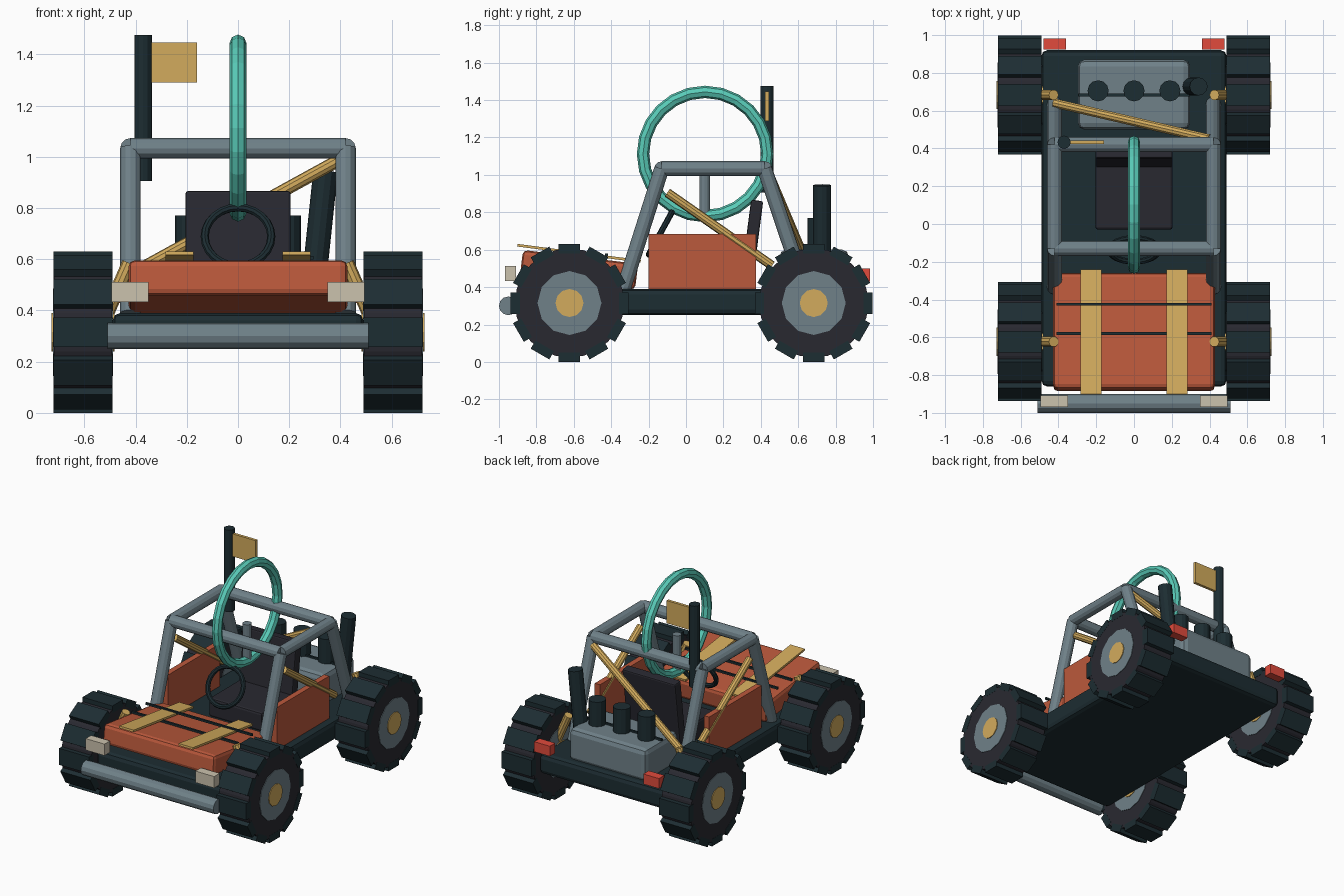
import bpy
from math import pi, sin, cos
from mathutils import Vector

if "Cube" in bpy.data.objects:
    bpy.data.objects.remove(bpy.data.objects["Cube"])

COLOURS = {
    "orange": (0.50, 0.10, 0.045), "teal": (0.10, 0.60, 0.48), "gold": (0.65, 0.41, 0.11),
    "steel": (0.16, 0.22, 0.25), "dark": (0.012, 0.026, 0.032), "rubber": (0.022, 0.022, 0.030),
    "red": (0.75, 0.07, 0.045), "cream": (0.60, 0.54, 0.42),
}
MATS = {}
for key, rgb in COLOURS.items():
    MATS[key] = bpy.data.materials.new(key)
    MATS[key].diffuse_color = (*rgb, 1)


def finish(name, colour):
    ob = bpy.context.object
    ob.name = name
    ob.data.materials.append(MATS[colour])
    return ob


def box(name, loc, size, colour, rot=(0, 0, 0), bevel=0):
    bpy.ops.mesh.primitive_cube_add(size=1, location=loc, rotation=rot)
    ob = finish(name, colour)
    for v in ob.data.vertices:
        v.co *= Vector(size)
    if bevel:
        mod = ob.modifiers.new("bevel", "BEVEL")
        mod.width = bevel
        mod.segments = 2
    return ob


def tube(name, a, b, r, colour, sides=12):
    a, b = Vector(a), Vector(b)
    d = b - a
    bpy.ops.mesh.primitive_cylinder_add(vertices=sides, radius=r, depth=d.length, location=(a + b) / 2,
                                        rotation=d.to_track_quat("Z", "Y").to_euler())
    return finish(name, colour)


def ring(name, loc, rot, major, minor, colour, n=24, m=8):
    bpy.ops.mesh.primitive_torus_add(location=loc, rotation=rot, major_radius=major, minor_radius=minor,
                                     major_segments=n, minor_segments=m)
    return finish(name, colour)


# chassis, tilted hood and its trims
box("chassis_floor", (0, 0.03, 0.32), (0.98, 1.78, 0.14), "dark", bevel=0.03)
box("hood", (0, -0.572, 0.492), (0.855, 0.62, 0.14), "orange", rot=(-0.12, 0, 0), bevel=0.025)
for y in (-0.425, -0.58):
    box("hood_seam", (0, y, 0.572), (0.82, 0.014, 0.014), "dark")
for s in (-1, 1):
    box("hood_strap", (s * 0.228, -0.572, 0.581), (0.11, 0.665, 0.014), "gold", rot=(-0.13, 0, 0))

# bumper and lights
tube("front_bumper", (-0.51, -0.95, 0.30), (0.51, -0.95, 0.30), 0.05, "steel")
for s in (-1, 1):
    box("headlight", (s * 0.422, -0.938, 0.472), (0.145, 0.06, 0.08), "cream")
    box("tail_light", (s * 0.42, 0.953, 0.465), (0.12, 0.06, 0.07), "red")

# wheels with tread blocks, and their shock absorbers
X, R = 0.605, 0.315
for y in (-0.623, 0.683):
    for s in (-1, 1):
        def across(name, w, r, colour, sides):
            tube(name, (s * X - w / 2, y, R), (s * X + w / 2, y, R), r, colour, sides)
        across("tyre", 0.228, 0.292, "rubber", 24)
        across("wheel_hub", 0.235, 0.171, "steel", 12)
        across("hub_cap", 0.245, 0.075, "gold", 12)
        for i in range(12):
            t = i * pi / 6
            box("tread_block", (s * X, y + 0.29 * sin(t), R + 0.29 * cos(t)), (0.23, 0.115, 0.05),
                "dark", rot=(-t, 0, 0))
        tube("shock_absorber", (s * 0.425, y, 0.585), (s * 0.52, y, 0.37), 0.028, "gold", 10)

# roll cage
FOOT_F, TOP_F, TOP_R, FOOT_R = (-0.335, 0.39), (-0.13, 1.033), (0.42, 1.033), (0.635, 0.39)
for s in (-1, 1):
    x = s * 0.42
    for name, p, q in (("cage_front_leg", FOOT_F, TOP_F), ("cage_side_rail", TOP_F, TOP_R),
                       ("cage_rear_leg", TOP_R, FOOT_R)):
        tube(name, (x, *p), (x, *q), 0.04, "steel")
    tube("cage_side_brace", (x, -0.10, 0.905), (x, 0.46, 0.515), 0.025, "gold", 10)
    box("side_panel", (x, 0.087, 0.537), (0.04, 0.575, 0.295), "orange")
for p in (TOP_F, TOP_R):
    tube("cage_cross_bar", (-0.42, *p), (0.42, *p), 0.04, "steel")
tube("cage_rear_brace", (-0.42, 0.64, 0.54), (0.40, 0.45, 0.99), 0.025, "gold", 10)

# seat and steering wheel
box("seat_cushion", (0, 0.15, 0.45), (0.41, 0.36, 0.13), "rubber", bevel=0.015)
box("seat_back", (0, 0.352, 0.645), (0.41, 0.065, 0.44), "rubber", rot=(-0.13, 0, 0), bevel=0.01)
ring("steering_wheel", (0, -0.137, 0.688), (pi / 2 - 0.5, 0, 0), 0.13, 0.016, "dark")

# engine with intake stacks and exhaust
box("engine_block", (0, 0.685, 0.485), (0.595, 0.37, 0.23), "steel", bevel=0.035)
box("engine_seam", (0, 0.683, 0.605), (0.59, 0.014, 0.014), "dark")
for x in (-0.19, 0, 0.19):
    tube("intake_stack", (x, 0.705, 0.55), (x, 0.705, 0.77), 0.056, "dark")
tube("exhaust_pipe", (0.295, 0.728, 0.50), (0.342, 0.728, 0.945), 0.048, "dark")

# upright overhead ring and its post
ring("overhead_ring", (0, 0.102, 1.112), (0, pi / 2, 0), 0.332, 0.033, "teal")
tube("ring_post", (0, 0.10, 0.79), (0, 0.10, 1.04), 0.029, "steel")

# flag
tube("flag_pole", (-0.37, 0.433, 0.905), (-0.37, 0.433, 1.475), 0.035, "dark")
box("flag", (-0.25, 0.433, 1.368), (0.18, 0.02, 0.157), "gold")

for m in bpy.data.materials:
    if m.users and not m.is_grease_pencil:
        m.use_nodes = True
        m.node_tree.nodes["Principled BSDF"].inputs["Base Color"].default_value = m.diffuse_color
